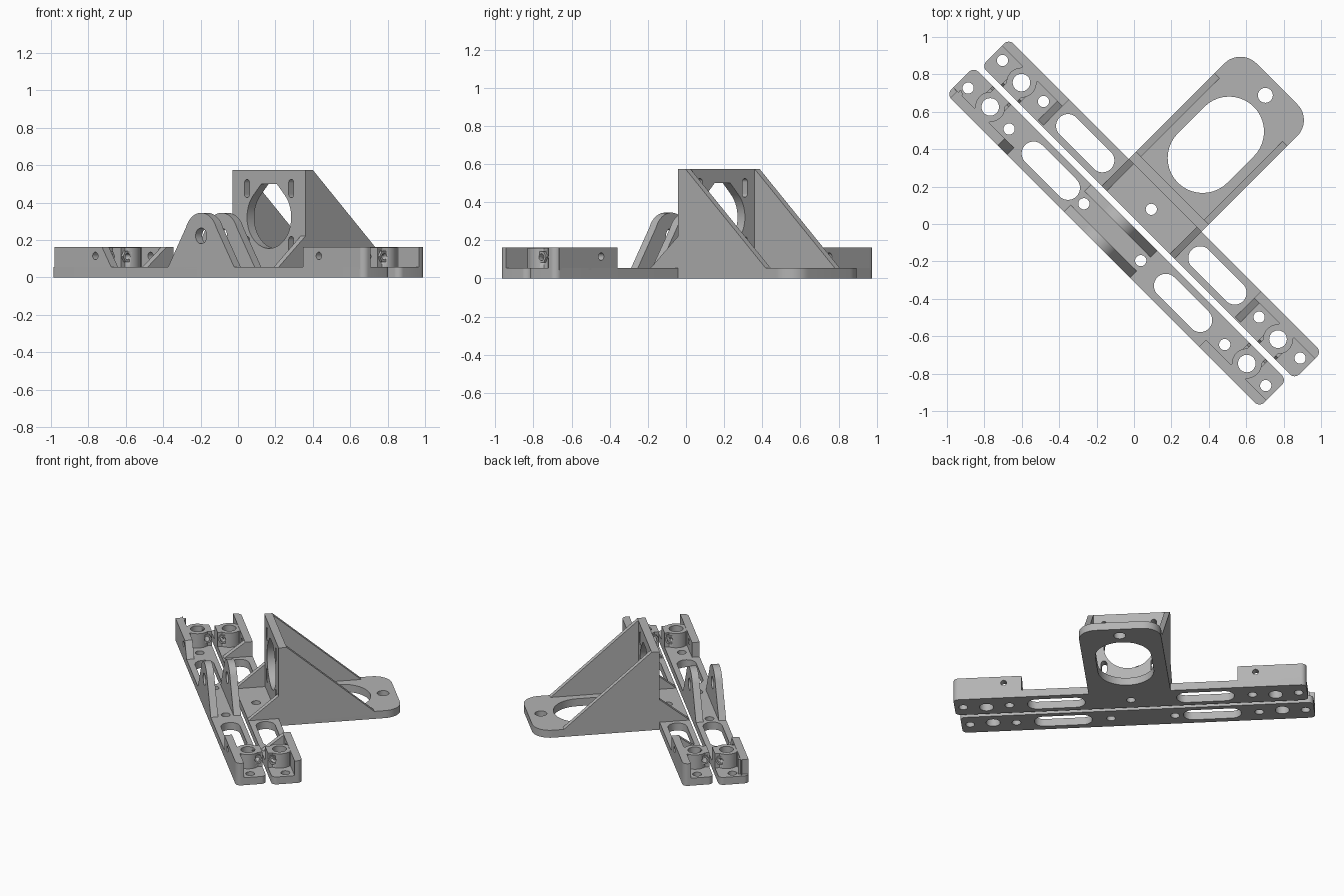
import bpy, math
from math import sin, cos, pi, radians
from mathutils import Matrix, Vector

cube = bpy.data.objects.get("Cube")
if cube:
    bpy.data.objects.remove(cube)

grey = bpy.data.materials.new("plain grey")
grey.use_nodes = True
grey.diffuse_color = (0.45, 0.45, 0.45, 1)
grey.node_tree.nodes["Principled BSDF"].inputs["Base Color"].default_value = (0.45, 0.45, 0.45, 1)

# The part is laid out along its own u (length), v (depth) and z axes, then turned
TURN = Matrix.Rotation(radians(-45), 4, 'Z')
AXES = {
    "flat": Matrix.Identity(4),
    "uz": Matrix(((1, 0, 0, 0), (0, 0, -1, 0), (0, 1, 0, 0), (0, 0, 0, 1))),
    "vz": Matrix(((0, 0, 1, 0), (1, 0, 0, 0), (0, 1, 0, 0), (0, 0, 0, 1))),
}
FLOOR, RIM, TOP = 0.055, 0.163, 0.575
WIDTH, LINE = 0.205, 0.1          # strip width and hole line, from the inner edge


def arc(x, y, r, a0=0, a1=360, n=32):
    steps = n if a1 - a0 >= 360 else n + 1
    return [(x + r * cos(radians(a0 + (a1 - a0) * i / n)),
             y + r * sin(radians(a0 + (a1 - a0) * i / n))) for i in range(steps)]


def slot(x, y, h, r, upright=False):
    if upright:
        return arc(x, y + h, r, 0, 180, 20) + arc(x, y - h, r, 180, 360, 20)
    return arc(x + h, y, r, -90, 90, 20) + arc(x - h, y, r, 90, 270, 20)


def rounded(x0, x1, y0, y1, r):
    return (arc(x1 - r, y1 - r, r, 0, 90, 8) + arc(x0 + r, y1 - r, r, 90, 180, 8)
            + arc(x0 + r, y0 + r, r, 180, 270, 8) + arc(x1 - r, y0 + r, r, 270, 360, 8))


def plate(name, plane, outlines, lo, hi):
    """Extrude an outline with holes between lo and hi along the plane's normal."""
    curve = bpy.data.curves.new(name, 'CURVE')
    curve.dimensions, curve.fill_mode = '2D', 'BOTH'
    curve.extrude = (hi - lo) / 2
    for pts in outlines:
        sp = curve.splines.new('POLY')
        sp.points.add(len(pts) - 1)
        for p, (x, y) in zip(sp.points, pts):
            p.co = (x, y, 0, 1)
        sp.use_cyclic_u = True
    tmp = bpy.data.objects.new(name + "_curve", curve)
    bpy.context.collection.objects.link(tmp)
    bpy.context.view_layer.update()
    mesh = bpy.data.meshes.new_from_object(tmp.evaluated_get(bpy.context.evaluated_depsgraph_get()))
    bpy.data.objects.remove(tmp)
    normal = {"flat": (0, 0, 1), "uz": (0, 1, 0), "vz": (1, 0, 0)}[plane]
    mesh.transform(TURN @ Matrix.Translation(Vector(normal) * (lo + hi) / 2) @ AXES[plane])
    mesh.materials.clear()
    mesh.materials.append(grey)
    ob = bpy.data.objects.new(name, mesh)
    bpy.context.collection.objects.link(ob)
    bpy.ops.object.select_all(action='DESELECT')
    ob.select_set(True)
    bpy.context.view_layer.objects.active = ob
    bpy.ops.object.mode_set(mode='EDIT')
    bpy.ops.mesh.select_all(action='SELECT')
    bpy.ops.mesh.remove_doubles(threshold=0.0001)
    bpy.ops.mesh.normals_make_consistent(inside=False)
    bpy.ops.object.mode_set(mode='OBJECT')
    bpy.ops.object.shade_smooth_by_angle(angle=radians(30))
    return ob


def cut(ob, cutter):
    mod = ob.modifiers.new("cut", 'BOOLEAN')
    mod.operation, mod.object, mod.solver = 'DIFFERENCE', cutter, 'EXACT'
    bpy.context.view_layer.objects.active = ob
    bpy.ops.object.modifier_apply(modifier=mod.name)
    bpy.data.objects.remove(cutter)


def strip(tag, c, s, inner, middle_holes, ribs):
    """One long bar; s is the side its outer rim lies on, c its centre along u."""
    v = lambda w: inner + s * w
    span = lambda a, b: sorted((v(a), v(b)))
    holes = [arc(c + u, v(LINE), 0.03) for u in middle_holes]
    for e in (-1, 1):
        holes += [arc(c + e * d, v(LINE), 0.03) for d in (0.815, 1.125)]
        holes.append(arc(c + e * 0.97, v(LINE - 0.012), 0.047))
        holes.append(slot(c + e * 0.5, v(LINE), 0.13, 0.064))
    plate(tag + "_base", "flat", [rounded(c - 1.183, c + 1.183, *span(0, WIDTH), 0.035)] + holes, 0, FLOOR)
    for e, side in ((-1, "right"), (1, "left")):
        # outer rim wall with bolt hole
        slope = 0.07 if (e < 0 and not ribs) else 0
        end = c + e * 1.155
        plate(f"{tag}_{side}_rim", "uz",
              [[(end, FLOOR - 0.01), (end, RIM), (c + e * (0.725 + slope), RIM),
                (c + e * 0.725, FLOOR), (c + e * 0.725, FLOOR - 0.01)],
               arc(c + e * 0.845, 0.115, 0.02)], *span(WIDTH - 0.052, WIDTH))
        corner = (arc(c + e * 1.148, v(WIDTH - 0.035), 0.035, 0, 90, 8) if s * e > 0
                  else arc(c + e * 1.148, v(WIDTH - 0.035), 0.035, 180 if e < 0 else 270, 270 if e < 0 else 360, 8))
        if s > 0 and e < 0:
            corner = arc(c - 1.148, v(WIDTH - 0.035), 0.035, 90, 180, 8)
        lo, hi = v(WIDTH - 0.052), v(WIDTH)
        first = abs(corner[0][1] - hi) < 0.001
        pts = corner if first else corner[::-1]
        plate(f"{tag}_{side}_rim_end", "flat",
              [[(c + e * 1.14, lo), (c + e * 1.14, hi)] + pts + [(c + e * 1.183, lo)]], FLOOR - 0.01, RIM)
        # clamp boss around the large hole
        bu, bw = c + e * 0.97, LINE - 0.012
        prof = ([(0.055, 0.0)] + arc(0, bw, 0.08, -46, 46, 10) + [(0.055, WIDTH - 0.04), (-0.055, WIDTH - 0.04)]
                + arc(0, bw, 0.08, 134, 226, 10) + [(-0.055, 0.0)])
        boss = plate(f"{tag}_{side}_boss", "flat",
                     [[(bu + x, v(w)) for x, w in prof], arc(bu, v(bw), 0.047)], FLOOR - 0.005, RIM - 0.003)
        cut(boss, plate("bolt_cutter", "vz", [arc(v(0.035), 0.112, 0.018, n=16)], bu - 0.1, bu + 0.1))
        # hexagonal nut rings on both boss faces
        for f in (-1, 1):
            a = bu + f * 0.05
            plate(f"{tag}_{side}_nut", "vz",
                  [arc(v(0.035), 0.112, 0.034, n=6), arc(v(0.035), 0.112, 0.018, n=16)],
                  min(a, a + f * 0.02), max(a, a + f * 0.02))
        # sloping rib behind the inner end of the rim
        if ribs:
            a = sorted((c + e * 0.725, c + e * 0.765))
            plate(f"{tag}_{side}_rib", "vz",
                  [[(v(0.01), FLOOR - 0.01), (v(0.01), FLOOR), (v(WIDTH - 0.05), RIM),
                    (v(WIDTH - 0.02), RIM), (v(WIDTH - 0.02), FLOOR - 0.01)]], *a)


strip("front_strip", -0.016, -1, -0.013, (-0.25, 0.18), False)
strip("rear_strip", 0.01, 1, 0.021, (0,), True)

# Pair of hinge lugs on the front strip
LU, LZ, LR = -0.061, 0.222, 0.123
lean = math.degrees(math.atan2(0.167, 0.25)) - 12
lug = [(LU + 0.255, FLOOR - 0.01), (LU + 0.25, FLOOR)] + arc(LU, LZ, LR, lean, 180 - lean, 24) \
    + [(LU - 0.25, FLOOR), (LU - 0.255, FLOOR - 0.01)]
for name, v0 in (("outer_lug", -0.218), ("inner_lug", -0.063)):
    plate(name, "uz", [lug, arc(LU, LZ, 0.042)], v0, v0 + 0.05)

# Rear foot plate with the wide opening
C, HALF, BACK = 0.01, 0.275, 0.225
foot = [(C - HALF, 0.2), (C + HALF, 0.2)] + arc(C + HALF - 0.12, 0.95, 0.12, 0, 90, 12) \
    + arc(C - HALF + 0.12, 0.95, 0.12, 90, 180, 12)
plate("foot_plate", "flat", [foot, slot(C, 0.609, 0.1, 0.187, True), arc(C, 0.983, 0.04)], 0, FLOOR)

# Upright wall with a flat-topped teardrop opening and four adjusting slots
tear = arc(C, 0.322, 0.167, 135, 405, 40) + [(C + 0.058, 0.5), (C - 0.058, 0.5)]
slots = [slot(C + i * 0.167, z, 0.03, 0.019, True) for i in (-1, 1) for z in (0.475, 0.17)]
plate("upright_wall", "uz", [[(C - HALF, 0), (C + HALF, 0), (C + HALF, TOP), (C - HALF, TOP)], tear] + slots,
      BACK, BACK + 0.055)

# Large side gussets behind the wall and small ones in front of it
for e, side in ((-1, "right"), (1, "left")):
    u0, u1 = sorted((C + e * HALF, C + e * (HALF - 0.037)))
    plate(side + "_rear_gusset", "vz",
          [[(0.25, 0.03), (0.25, TOP), (0.28, TOP), (0.875, FLOOR), (0.875, 0.03)]], u0, u1)
    plate(side + "_front_gusset", "vz",
          [[(0.022, 0.03), (0.022, FLOOR), (0.227, 0.222), (0.25, 0.222), (0.25, 0.03)]], u0, u1)
